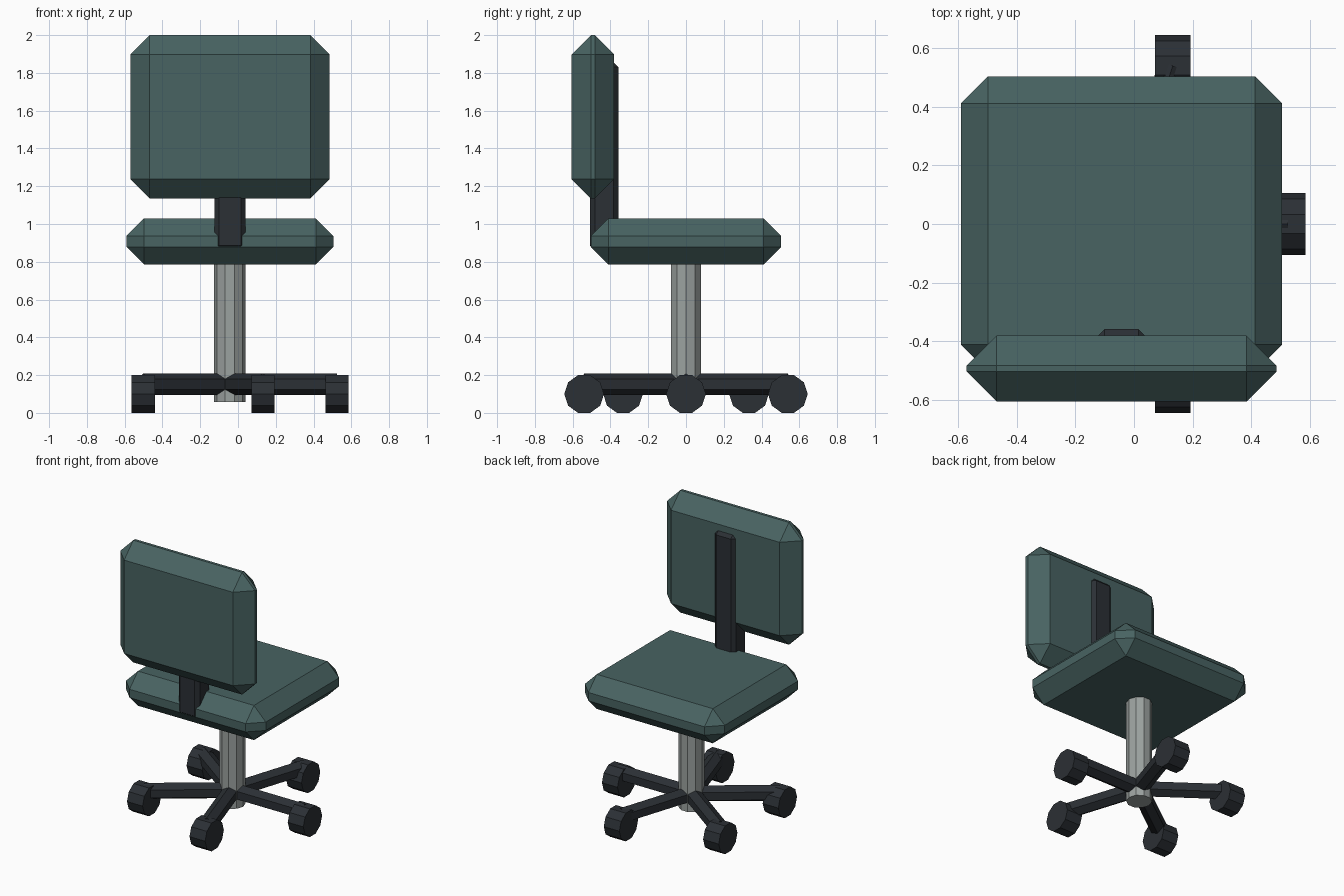
import bpy, bmesh, math
from mathutils import Vector, Matrix

if "Cube" in bpy.data.objects:
    bpy.data.objects.remove(bpy.data.objects["Cube"])

CX = -0.043  # centre line of the column, seat and base


def material(name, rgb):
    m = bpy.data.materials.new(name)
    m.diffuse_color = (*rgb, 1.0)
    m.use_nodes = True
    m.node_tree.nodes["Principled BSDF"].inputs["Base Color"].default_value = m.diffuse_color
    return m


FABRIC = material("fabric", (0.065, 0.125, 0.122))
PLASTIC = material("dark_plastic", (0.024, 0.029, 0.035))
METAL = material("metal", (0.33, 0.36, 0.35))


def finish(bm, name, mat):
    mesh = bpy.data.meshes.new(name)
    bm.to_mesh(mesh)
    bm.free()
    mesh.materials.append(mat)
    ob = bpy.data.objects.new(name, mesh)
    bpy.context.collection.objects.link(ob)
    return ob


def chamfered_box(name, lo, hi, bevel, mat):
    lo, hi = Vector(lo), Vector(hi)
    bm = bmesh.new()
    bmesh.ops.create_cube(bm, size=1, matrix=Matrix.Translation((lo + hi) / 2)
                          @ Matrix.Diagonal((*(hi - lo), 1)))
    ob = finish(bm, name, mat)
    mod = ob.modifiers.new("chamfer", 'BEVEL')
    mod.width = bevel
    mod.segments = 1
    return ob


def rod(name, start, end, radius, sides, mat, turn=0.0):
    # prism between two points; turn spins the section about its axis
    start, end = Vector(start), Vector(end)
    axis = end - start
    rot = axis.to_track_quat('Z', 'Y').to_matrix().to_4x4()
    bm = bmesh.new()
    bmesh.ops.create_cone(bm, cap_ends=True, segments=sides, radius1=radius,
                          radius2=radius, depth=axis.length,
                          matrix=Matrix.Translation((start + end) / 2) @ rot
                          @ Matrix.Rotation(turn, 4, 'Z'))
    return finish(bm, name, mat)


# cushions
chamfered_box("seat", (-0.59, -0.503, 0.785), (0.505, 0.503, 1.03), 0.093, FABRIC)
chamfered_box("backrest", (-0.57, -0.605, 1.135), (0.485, -0.38, 2.0), 0.102, FABRIC)

# upright joining the seat and the backrest
chamfered_box("back_support", (-0.125, -0.508, 0.86), (0.04, -0.358, 1.855), 0.025, PLASTIC)

# central column, a corner facing front and back
rod("column", (CX, 0, 0.057), (CX, 0, 0.85), 0.083, 10, METAL, math.pi / 2)

# five-armed base with castors that all roll along y
for i in range(5):
    a = i * math.tau / 5
    x, y = CX + 0.567 * math.cos(a), 0.567 * math.sin(a)
    # flat-topped hexagonal arm: corners lie sideways
    rod(f"base_arm_{i + 1}", (CX, 0, 0.152), (x, y, 0.152), 0.056, 6, PLASTIC)
    # flat-bottomed castor: corners at its front and back
    wheel = rod(f"castor_{i + 1}", (-0.061, 0, 0), (0.061, 0, 0), 0.105, 10, PLASTIC)
    low = min(v.co.z for v in wheel.data.vertices)
    if low < -0.1045:  # make sure a flat side is down
        wheel.data.transform(Matrix.Rotation(math.pi / 10, 4, 'X'))
    wheel.location = (x, y, 0.1)
